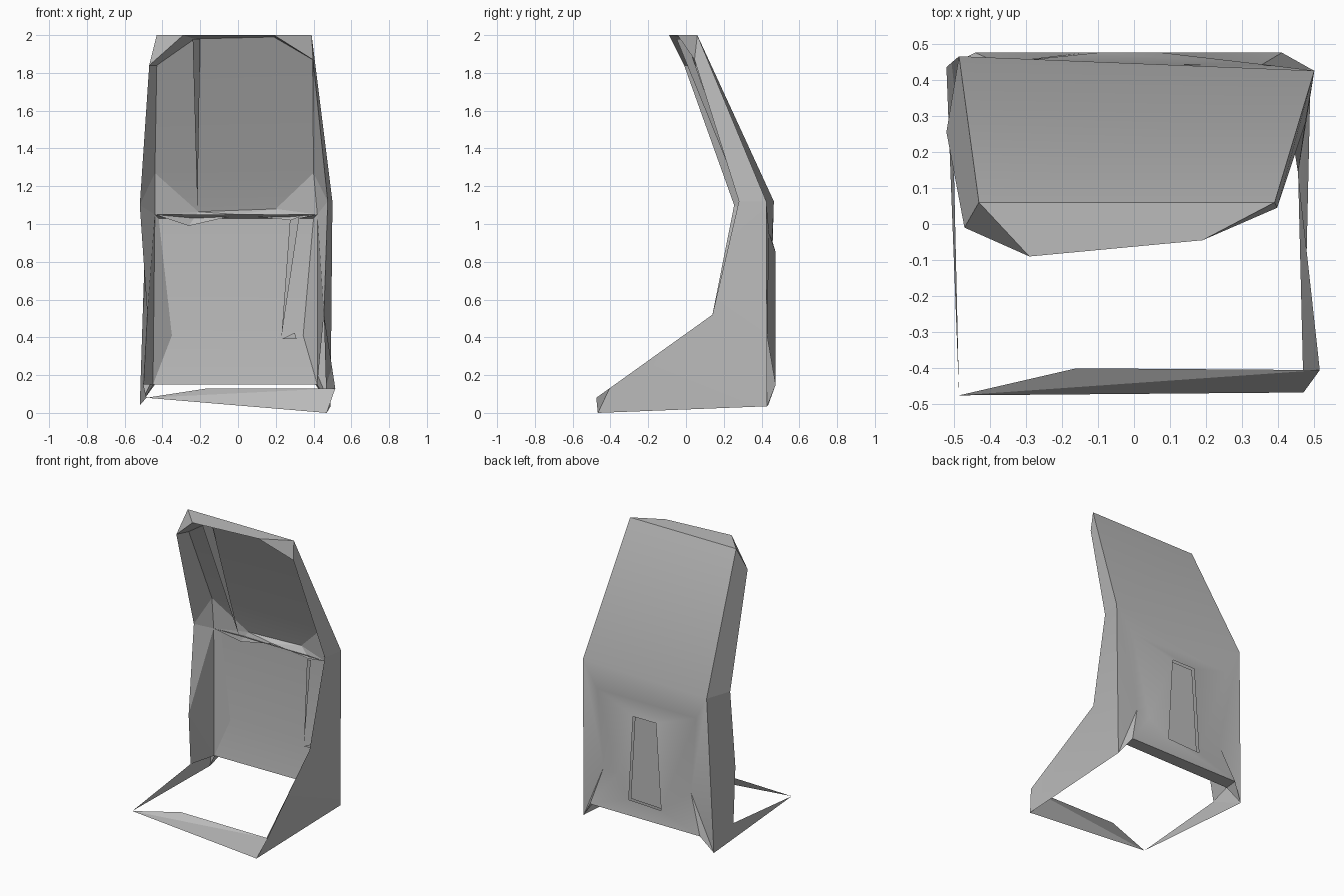
import bpy
import bmesh
from mathutils import Vector

default_cube = bpy.data.objects.get("Cube")
if default_cube:
    bpy.data.objects.remove(default_cube, do_unlink=True)

# One plain grey for the whole shell
grey = bpy.data.materials.new("plain_grey")
grey.use_nodes = True
colour = (0.5, 0.5, 0.5, 1)
grey.diffuse_color = colour
grey.node_tree.nodes["Principled BSDF"].inputs["Base Color"].default_value = colour

# Corner points shared by neighbouring panels; left is +x
corner = {
    # hood, outside
    "waist_back_left": (.5, .425, 1.12), "waist_back_right": (-.485, .465, 1.12),
    "waist_front_left": (.475, .28, 1.12), "waist_front_right": (-.52, .255, 1.1),
    "crown_back_left": (.39, .06, 2), "crown_back_right": (-.43, .06, 2),
    "crown_front_left": (.19, -.045, 2), "crown_front_right": (-.29, -.09, 2),
    "temple_left": (.397, .045, 1.87), "temple_right": (-.47, -.01, 1.84),
    # hood, inside
    "lining_top_left": (.19, .01, 1.99), "lining_top_right": (-.23, .01, 1.98),
    "lining_temple_left": (.395, .07, 1.87), "lining_temple_right": (-.43, .07, 1.84),
    "lining_low_left": (.4, .34, 1.27), "lining_low_right": (-.44, .34, 1.27),
    "lining_foot_left": (.2, .415, 1.08), "lining_foot_right": (-.21, .415, 1.065),
}
corner.update({
    # lower shell
    "knee_left": (.455, .14, .52), "knee_right": (-.48, .14, .52),
    "ankle_right": (-.5, .19, .15),
    "heel_left": (.49, .43, .035), "heel_right": (-.52, .435, .04),
    "toe_top_left": (.515, -.405, .13), "toe_low_left": (.47, -.467, 0),
    "toe_right": (-.485, -.475, .08), "bar_top": (-.16, -.4, .13),
    # back wall and the hatch in it
    "wall_high_left": (.38, .44, .95), "wall_high_right": (-.39, .445, .95),
    "wall_low_left": (.335, .43, .41), "wall_low_right": (-.34, .43, .41),
    "dent": (.23, .425, .39),
    "lip_left": (.41, .475, .15), "lip_right": (-.44, .475, .15),
    "hatch_high_left": (.077, .475, .85), "hatch_high_right": (-.1, .475, .85),
    "hatch_low_left": (.11, .475, .26), "hatch_low_right": (-.14, .475, .25),
    "inner_high_left": (.42, .36, 1.05), "inner_high_right": (-.44, .36, 1.05),
    "inner_low_left": (.42, .39, .15), "inner_low_right": (-.45, .38, .15),
    "dish_high_left": (.4, .41, 1.03), "dish_high_right": (-.42, .41, 1.03),
    "dish_low_left": (.345, .415, .41), "dish_low_right": (-.35, .415, .41),
    # ledge under the hood
    "ledge_dip_right": (-.26, .4, .99), "ledge_middle": (0, .385, 1.05),
    "ledge_dip_left": (.28, .385, 1.02),
})


def finish(name, bm, facing=None, smooth=False):
    """Turn the faces towards one direction and store the object."""
    bmesh.ops.recalc_face_normals(bm, faces=bm.faces)
    if facing:
        total = sum((f.normal * f.calc_area() for f in bm.faces), Vector())
        if total.dot(Vector(facing)) < 0:
            bmesh.ops.reverse_faces(bm, faces=bm.faces)
    mesh = bpy.data.meshes.new(name)
    bm.to_mesh(mesh)
    bm.free()
    mesh.materials.append(grey)
    obj = bpy.data.objects.new(name, mesh)
    bpy.context.collection.objects.link(obj)
    if smooth:
        bpy.ops.object.select_all(action="DESELECT")
        obj.select_set(True)
        bpy.context.view_layer.objects.active = obj
        bpy.ops.object.shade_smooth_by_angle(angle=0.6)
    return obj


def shell(name, facing, *outlines, smooth=False):
    """Join flat panels, each outlined by named corners."""
    bm = bmesh.new()
    made = {}
    for outline in outlines:
        keys = outline.split()
        for key in keys:
            if key not in made:
                made[key] = bm.verts.new(corner[key])
        bm.faces.new([made[key] for key in keys])
    return finish(name, bm, facing, smooth)


def sliver(name, *points):
    """A single thin triangular fin."""
    bm = bmesh.new()
    bm.faces.new([bm.verts.new(p) for p in points])
    return finish(name, bm, (0, -1, 0))


left, right, front, back, up, down = ((1, 0, 0), (-1, 0, 0), (0, -1, 0),
                                      (0, 1, 0), (0, 0, 1), (0, 0, -1))

# Sloping hood back running into the dished, dented wall around the hatch
shell("back_shell", back,
      "waist_back_left waist_back_right crown_back_right crown_back_left",
      "waist_back_left waist_back_right wall_high_right wall_high_left",
      "waist_back_left wall_high_left wall_low_left heel_left",
      "waist_back_right wall_high_right wall_low_right heel_right",
      "wall_low_left lip_left heel_left", "wall_low_right lip_right heel_right",
      "wall_high_left wall_high_right hatch_high_right hatch_high_left",
      "wall_high_left hatch_high_left dent wall_low_left",
      "dent hatch_high_left hatch_low_left",
      "wall_low_left dent lip_left", "dent hatch_low_left lip_left",
      "wall_high_right hatch_high_right hatch_low_right wall_low_right",
      "wall_low_right hatch_low_right lip_right",
      "hatch_low_left hatch_low_right lip_right lip_left", smooth=True)
shell("hood_cap", up,
      "crown_back_left crown_back_right crown_front_right crown_front_left",
      "crown_back_left crown_front_left temple_left",
      "crown_back_right temple_right crown_front_right")

# Tapered hatch with a stepped, sunken panel
bm = bmesh.new()
hatch = bm.faces.new([bm.verts.new(corner["hatch_" + key]) for key in
                      ("high_right", "high_left", "low_left", "low_right")])
bm.normal_update()
for thickness, depth in ((.008, 0), (.001, -.012), (.01, 0), (.001, -.01)):
    bmesh.ops.inset_region(bm, faces=[hatch], thickness=thickness, depth=depth)
finish("back_hatch", bm, back)

# Inside of the hood
shell("hood_lining", front,
      "lining_top_left lining_top_right lining_temple_right lining_temple_left",
      "lining_temple_left lining_temple_right lining_low_right lining_low_left",
      "lining_low_left lining_low_right lining_foot_right lining_foot_left",
      smooth=True)
shell("hood_lip", down,
      "crown_front_left crown_front_right lining_top_right lining_top_left",
      "crown_front_left lining_top_left lining_temple_left temple_left",
      "crown_front_right temple_right lining_temple_right lining_top_right")

# Parts that exist on both sides
for side, outward, inward in (("left", left, right), ("right", right, left)):
    def s(text):
        return text.replace("*", side)
    shell(s("hood_side_*"), outward,
          s("waist_back_* crown_back_* temple_* waist_front_*"))
    shell(s("hood_inner_side_*"), inward,
          s("temple_* lining_temple_* lining_low_* waist_front_*"),
          s("waist_front_* lining_low_* inner_high_*"))
    shell(s("hood_corner_*"), front,
          s("lining_low_* lining_foot_* inner_high_*"))
    shell(s("lower_inner_side_*"), inward,
          s("waist_front_* inner_high_* knee_*"),
          s("inner_high_* inner_low_* knee_*"))

# Lower sides and the floor arms
shell("lower_side_left", left,
      "waist_back_left waist_front_left knee_left",
      "waist_back_left knee_left heel_left",
      "knee_left toe_top_left toe_low_left heel_left", smooth=True)
shell("lower_side_right", right,
      "waist_back_right waist_front_right knee_right",
      "waist_back_right knee_right heel_right",
      "knee_right ankle_right heel_right", smooth=True)
shell("lower_rim_right", left, "knee_right ankle_right inner_low_right")
shell("floor_arm_right", right, "ankle_right toe_right heel_right")
shell("floor_bar", front,
      "toe_right toe_low_left toe_top_left", "toe_right toe_top_left bar_top")

# Inner face of the wall and its underside
shell("inner_wall", front,
      "dish_high_left dish_high_right dish_low_right dish_low_left",
      "inner_high_left inner_high_right dish_high_right dish_high_left",
      "inner_low_left inner_low_right dish_low_right dish_low_left",
      "inner_high_left dish_high_left dish_low_left inner_low_left",
      "inner_high_right dish_high_right dish_low_right inner_low_right",
      smooth=True)
shell("wall_underside", down,
      "lip_left lip_right inner_low_right inner_low_left",
      "lip_left inner_low_left heel_left",
      "lip_right heel_right inner_low_right")

# Uneven ledge between the inner wall and the hood
shell("ledge", down,
      "inner_high_right ledge_dip_right lining_foot_right",
      "ledge_dip_right ledge_middle lining_foot_right",
      "ledge_middle lining_foot_left lining_foot_right",
      "ledge_middle ledge_dip_left lining_foot_left",
      "ledge_dip_left inner_high_left lining_foot_left")

# Loose fins inside
sliver("hood_fin", (-.24, -.05, 1.98), (-.2, 0, 1.98), (-.215, .32, 1.07))
sliver("wall_fin", (.23, .4, .4), (.275, .37, 1.02), (.325, .34, 1.04))
sliver("wall_chip", (.23, .4, .39), (.3, .4, .425), (.31, .4, .39))
